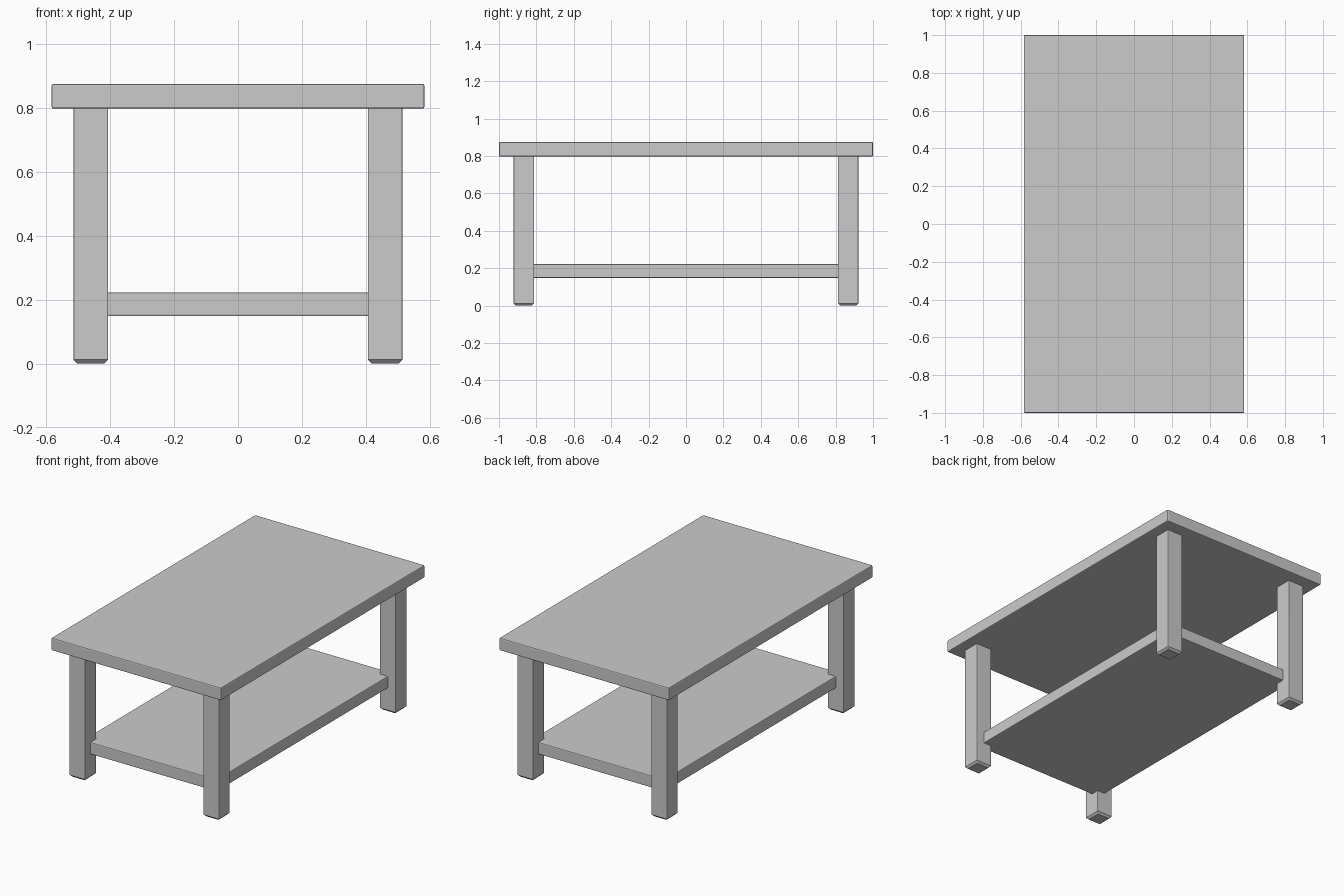
import bpy
import bmesh

if "Cube" in bpy.data.objects:
    bpy.data.objects.remove(bpy.data.objects["Cube"])


def box(name, lo, hi, bevel, foot=0.0):
    """Box between two corners, with softened edges and an optional chamfered foot."""
    bm = bmesh.new()
    bmesh.ops.create_cube(bm, size=1.0)
    for v in bm.verts:
        v.co = [lo[i] + (v.co[i] + 0.5) * (hi[i] - lo[i]) for i in range(3)]
    if foot:
        base = [e for e in bm.edges if all(v.co.z < lo[2] + 1e-5 for v in e.verts)]
        bmesh.ops.bevel(bm, geom=base, offset=foot, segments=1, affect='EDGES', profile=0.5)
    mesh = bpy.data.meshes.new(name)
    bm.to_mesh(mesh)
    bm.free()
    obj = bpy.data.objects.new(name, mesh)
    bpy.context.collection.objects.link(obj)
    mod = obj.modifiers.new("soft_edges", 'BEVEL')
    mod.width = bevel
    mod.segments = 2
    mod.limit_method = 'ANGLE'
    mod.angle_limit = 1.0
    return obj


# Table top
box("table_top", (-0.583, -1.0, 0.797), (0.583, 1.0, 0.875), 0.006)

# Lower shelf, its corners let into the middle of the legs
box("lower_shelf", (-0.46, -0.867, 0.148), (0.46, 0.867, 0.222), 0.005)

# Four square legs with chamfered feet
LEG_X, LEG_Y, HALF = 0.46, 0.867, 0.054
for sy, end in ((-1, "front"), (1, "back")):
    for sx, side in ((-1, "left"), (1, "right")):
        x, y = sx * LEG_X, sy * LEG_Y
        box(f"{end}_{side}_leg", (x - HALF, y - HALF, 0.0),
            (x + HALF, y + HALF, 0.80), 0.003, foot=0.012)
